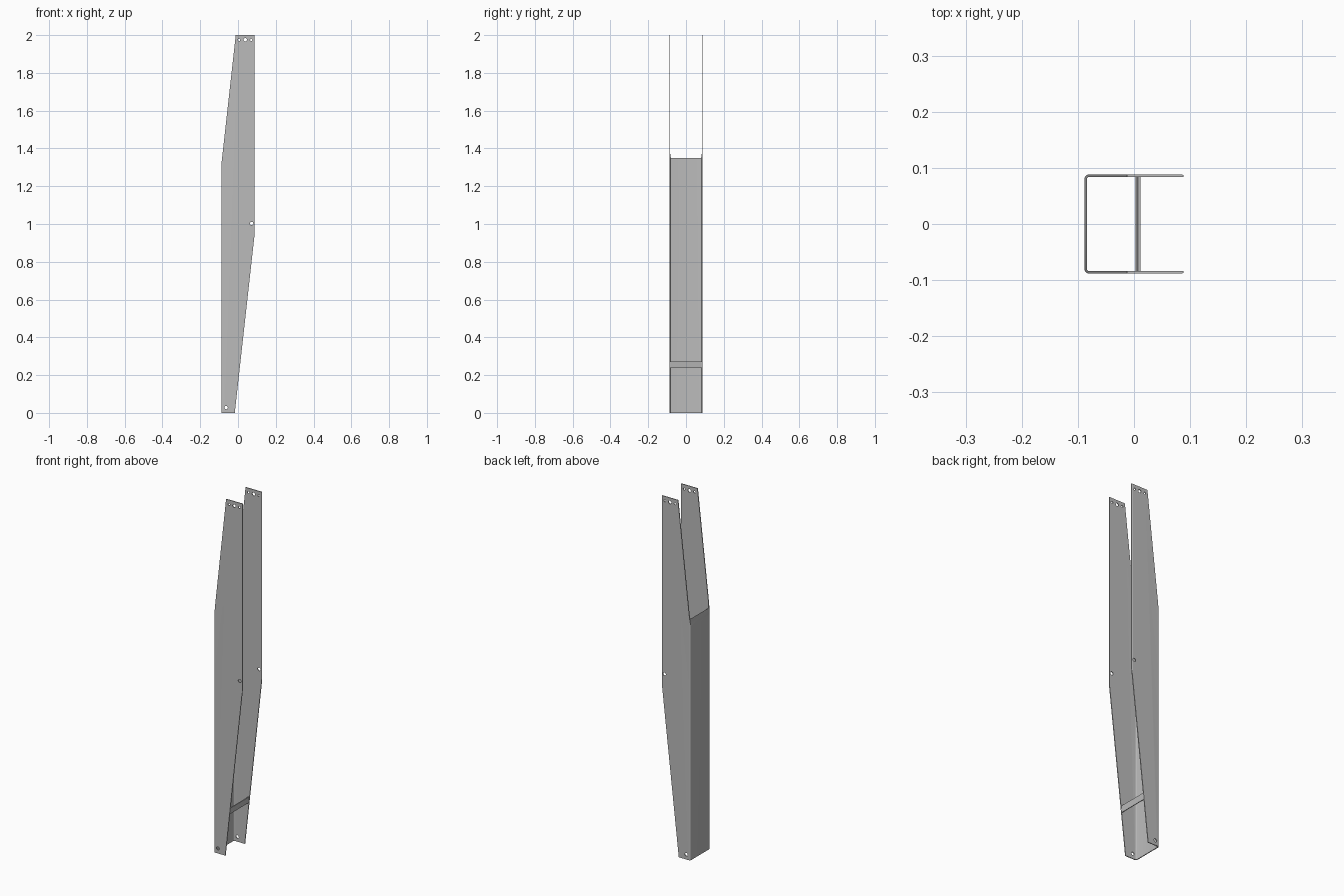
import bpy
import bmesh
import math
from mathutils import Vector

HALF, WALL, RADIUS, HEIGHT = 0.0885, 0.0045, 0.009, 2.0

if "Cube" in bpy.data.objects:
    bpy.data.objects.remove(bpy.data.objects["Cube"])

steel = bpy.data.materials.new("grey steel")
steel.use_nodes = True
grey = (0.5, 0.5, 0.5, 1)
steel.diffuse_color = grey
steel.node_tree.nodes["Principled BSDF"].inputs["Base Color"].default_value = grey


def prism(name, points, offset):
    """Extrude a flat outline along an offset."""
    bm = bmesh.new()
    face = bm.faces.new([bm.verts.new(p) for p in points])
    grown = bmesh.ops.extrude_face_region(bm, geom=[face])
    verts = [v for v in grown["geom"] if isinstance(v, bmesh.types.BMVert)]
    bmesh.ops.translate(bm, verts=verts, vec=offset)
    bmesh.ops.recalc_face_normals(bm, faces=bm.faces[:])
    mesh = bpy.data.meshes.new(name)
    bm.to_mesh(mesh)
    bm.free()
    mesh.materials.append(steel)
    obj = bpy.data.objects.new(name, mesh)
    bpy.context.collection.objects.link(obj)
    return obj


def cut(target, cutter, operation):
    """Apply a boolean and discard its cutter."""
    cutter.hide_render = True
    mod = target.modifiers.new("cut", "BOOLEAN")
    mod.operation, mod.object, mod.solver = operation, cutter, "EXACT"
    bpy.context.view_layer.objects.active = target
    bpy.ops.object.modifier_apply(modifier=mod.name)
    bpy.data.objects.remove(cutter)


def bend(radius):
    """Rounded corner where the web meets the back flange."""
    c = HALF - RADIUS
    angles = [math.radians(90 + 15 * i) for i in range(7)]
    return [(-c + radius * math.cos(a), c + radius * math.sin(a)) for a in angles]


# Folded channel, open towards +x, with softened flange tips
outer = [(HALF - 0.003, HALF)] + bend(RADIUS)
inner = [(HALF, HALF - WALL), *bend(RADIUS - WALL)]
outer += [(x, -y) for x, y in reversed(outer)]
inner += [(x, -y) for x, y in reversed(inner)]
tip = HALF - 0.002
section = [(HALF, tip)] + outer + [(HALF, -tip)] + inner[::-1]
channel = prism("channel_bracket", [(x, y, 0) for x, y in section], (0, 0, HEIGHT))

# Slanted ends trimmed by the side outline
outline = [(-0.1, -0.1), (-0.0281, -0.1), (HALF, 0.95), (0.1, 1.0535),
           (0.1, 2.1), (-0.001, 2.1), (-HALF, 1.31), (-0.1, 1.2062)]
trim = prism("trim", [(x, -0.2, z) for x, z in outline], (0, 0.4, 0))
cut(channel, trim, "INTERSECT")

# Bolt holes through both flanges
holes = [(-0.063, 0.028, 0.009), (0.072, 1.003, 0.009), (0.038, 1.975, 0.009),
         (0.006, 1.975, 0.006), (0.07, 1.975, 0.006)]
for x, z, r in holes:
    ring = [(x + r * math.cos(i * math.tau / 20), -0.2, z + r * math.sin(i * math.tau / 20))
            for i in range(20)]
    cut(channel, prism("hole", ring, (0, 0.4, 0)), "DIFFERENCE")

# Cross strap bridging the flanges along the lower slanted edge
along = Vector((0.11, 0, 0.994)).normalized()
inward = Vector((-along.z, 0, along.x))
start = Vector((0.0075, -HALF + WALL, 0.237))
corners = [start, start + along * 0.035, start + along * 0.035 + inward * WALL,
           start + inward * WALL]
prism("cross_strap", corners, (0, 2 * (HALF - WALL), 0))

# Smooth bends, crisp edges
bpy.ops.object.select_all(action="DESELECT")
channel.select_set(True)
bpy.context.view_layer.objects.active = channel
bpy.ops.object.shade_smooth_by_angle(angle=math.radians(30))
